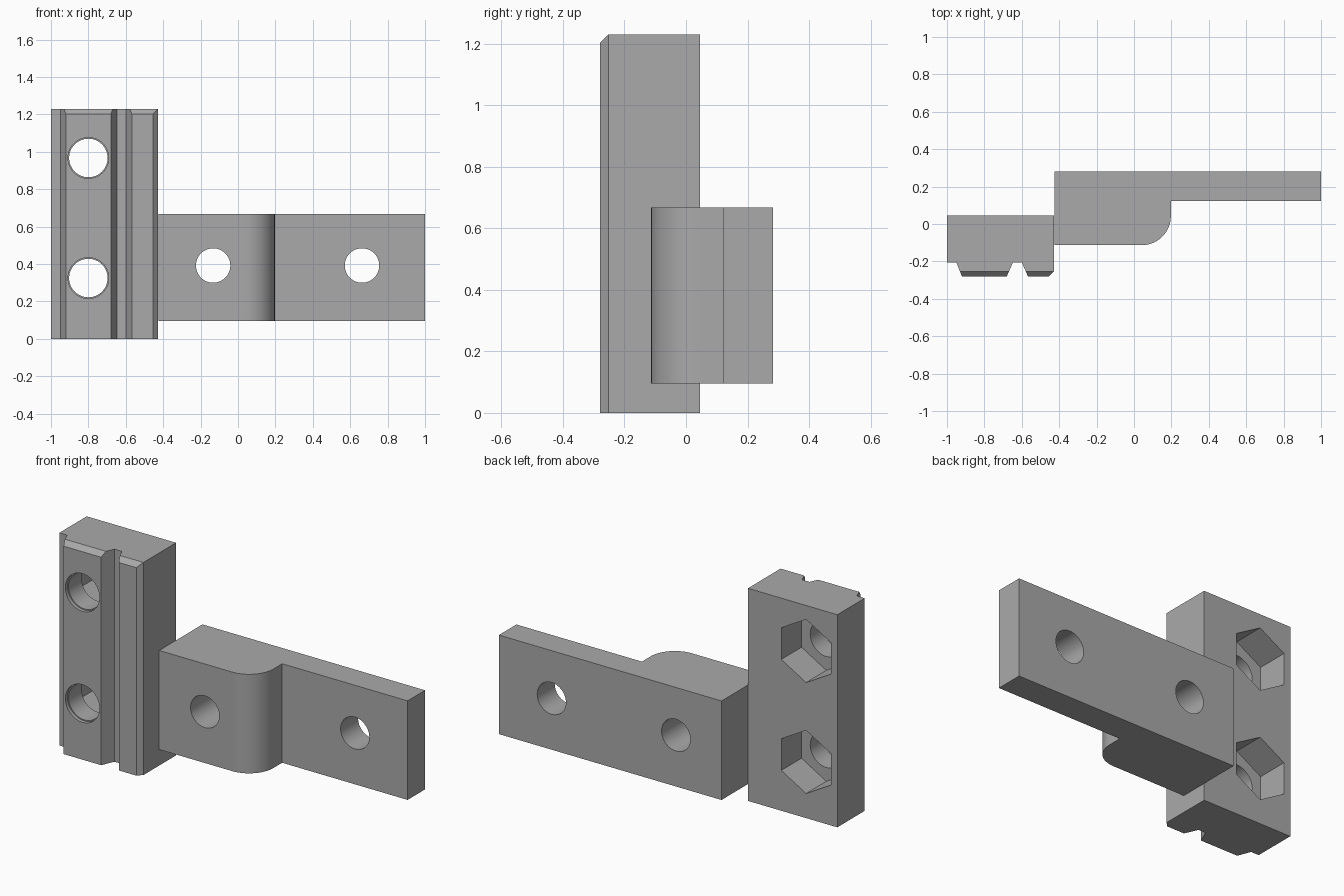
import bpy, bmesh, math
from mathutils import Matrix, Vector

if "Cube" in bpy.data.objects:
    bpy.data.objects.remove(bpy.data.objects["Cube"], do_unlink=True)

grey = bpy.data.materials.new("plain grey")
grey.use_nodes = True
colour = (0.4, 0.4, 0.4, 1)
grey.diffuse_color = colour
grey.node_tree.nodes["Principled BSDF"].inputs["Base Color"].default_value = colour


def make_object(name, bm):
    bmesh.ops.recalc_face_normals(bm, faces=bm.faces)
    mesh = bpy.data.meshes.new(name)
    bm.to_mesh(mesh)
    bm.free()
    mesh.materials.append(grey)
    obj = bpy.data.objects.new(name, mesh)
    bpy.context.collection.objects.link(obj)
    return obj


def prism(name, points, offset):
    """Extrude a closed outline along an offset."""
    bm = bmesh.new()
    face = bm.faces.new([bm.verts.new(p) for p in points])
    extruded = bmesh.ops.extrude_face_region(bm, geom=[face])["geom"]
    verts = [g for g in extruded if isinstance(g, bmesh.types.BMVert)]
    bmesh.ops.translate(bm, verts=verts, vec=Vector(offset))
    return make_object(name, bm)


def bore(x, z, radius, y0, y1, sides=48):
    """Cutter along y; six sides give a point-up hexagon."""
    ring = [math.tau * i / sides for i in range(sides)]
    points = [(x + radius * math.sin(a), y0, z + radius * math.cos(a)) for a in ring]
    return prism("cutter", points, (0, y1 - y0, 0))


def cut(target, cutters):
    bpy.context.view_layer.objects.active = target
    for cutter in cutters:
        cutter.hide_render = True
        mod = target.modifiers.new("cut", "BOOLEAN")
        mod.operation = "DIFFERENCE"
        mod.solver = "EXACT"
        mod.object = cutter
        bpy.ops.object.modifier_apply(modifier=mod.name)
        bpy.data.objects.remove(cutter, do_unlink=True)


def smooth(obj):
    bpy.ops.object.select_all(action="DESELECT")
    obj.select_set(True)
    bpy.context.view_layer.objects.active = obj
    bpy.ops.object.shade_smooth_by_angle(angle=math.radians(25))


# Upright block with grooved front
HEIGHT, FRONT, BACK, GROOVE = 1.23, -0.28, 0.045, -0.205
outline = [(-1, BACK), (-1, GROOVE), (-0.95, GROOVE), (-0.92, FRONT),
           (-0.68, FRONT), (-0.647, GROOVE), (-0.6, GROOVE), (-0.567, FRONT),
           (-0.455, FRONT), (-0.428, -0.252), (-0.428, BACK)]
block = prism("upright_block", [(x, y, 0) for x, y in outline], (0, 0, HEIGHT))

# Bevel along the top front edge, screw holes and hexagonal nut pockets
wedge = [(FRONT - 0.05, HEIGHT - 0.077), (FRONT + 0.077, HEIGHT + 0.05),
         (FRONT - 0.05, HEIGHT + 0.05)]
cutters = [prism("cutter", [(-1.1, y, z) for y, z in wedge], (0.8, 0, 0))]
for z in (0.325, 0.967):
    cutters += [bore(-0.8, z, 0.103, -0.4, 0.2),
                bore(-0.8, z, 0.109, -0.4, FRONT + 0.02),
                bore(-0.8, z, 0.183, -0.14, 0.2, 6)]
cut(block, cutters)
smooth(block)

# Arm plate with a thick end and one rounded corner
RADIUS, END, STEP, THICK = 0.155, 0.197, 0.122, -0.113
corner = [(END - RADIUS + RADIUS * math.sin(a), THICK + RADIUS - RADIUS * math.cos(a))
          for a in [math.pi / 2 * i / 16 for i in range(17)]]
outline = [(-0.425, 0.282), (-0.425, THICK)] + corner + [(END, STEP), (1, STEP), (1, 0.282)]
arm = prism("side_arm", [(x, y, 0.095) for x, y in outline], (0, 0, 0.573))
cut(arm, [bore(x, 0.392, 0.092, -0.4, 0.5) for x in (-0.133, 0.663)])
smooth(arm)
